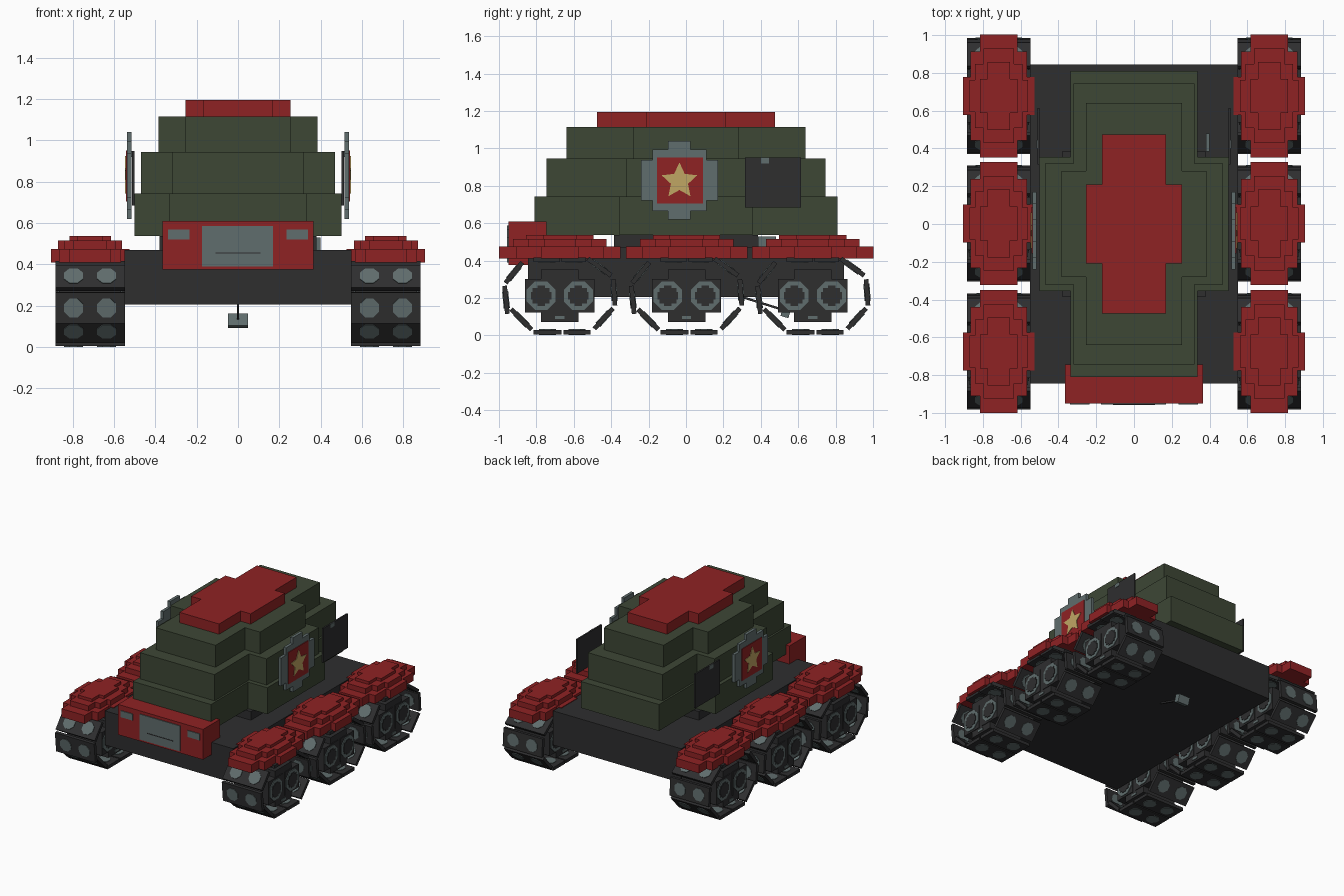
import bpy, bmesh, math
from mathutils import Matrix, Vector

if "Cube" in bpy.data.objects:
    bpy.data.objects.remove(bpy.data.objects["Cube"])


def material(name, rgb):
    m = bpy.data.materials.new(name)
    lin = [(c / 255 / 12.92 if c < 11 else ((c / 255 + 0.055) / 1.055) ** 2.4) for c in rgb]
    m.diffuse_color = (*lin, 1)
    m.use_nodes = True
    m.node_tree.nodes["Principled BSDF"].inputs["Base Color"].default_value = m.diffuse_color
    return m


RED = material("red paint", (143, 34, 36))
GREEN = material("olive paint", (61, 71, 53))
DARK = material("dark metal", (46, 46, 47))
GREY = material("grey metal", (96, 109, 109))
GOLD = material("gold", (192, 166, 100))


def frame(u, v, w, loc=(0, 0, 0)):
    """Matrix taking profile axes (u, v) and depth w into the scene."""
    m = Matrix((u, v, w)).transposed().to_4x4()
    m.translation = loc
    return m


X, Y, Z = Vector((1, 0, 0)), Vector((0, 1, 0)), Vector((0, 0, 1))


def flat(x=0, y=0, z=0):      # profile in xy, depth along z
    return frame(X, Y, Z, (x, y, z))


def side(s, y=0, z=0, x=0):   # profile in yz, depth along s * x
    return frame(Y, Z, X * s, (x, y, z))


def prism(bm, pts, lo, hi, m):
    a = [bm.verts.new(m @ Vector((u, v, lo))) for u, v in pts]
    b = [bm.verts.new(m @ Vector((u, v, hi))) for u, v in pts]
    bm.faces.new(a)
    bm.faces.new(b)
    for i in range(len(pts)):
        j = (i + 1) % len(pts)
        bm.faces.new((a[i], a[j], b[j], b[i]))


def box(bm, x, y, z):
    prism(bm, [(x[0], y[0]), (x[1], y[0]), (x[1], y[1]), (x[0], y[1])], z[0], z[1], flat())


def ngon(r, n=8, r2=None):
    return [((r if i % 2 == 0 or r2 is None else r2) * math.sin(2 * math.pi * (i + .5 * (r2 is None)) / n),
             (r if i % 2 == 0 or r2 is None else r2) * math.cos(2 * math.pi * (i + .5 * (r2 is None)) / n))
            for i in range(n)]


def stepped(steps):
    """Symmetric stair-edged outline; steps run from narrow/long to wide/short."""
    q = []
    for i, (h, w) in enumerate(steps):
        q.append((h, w))
        if i + 1 < len(steps):
            q.append((h, steps[i + 1][1]))
    r = q[::-1]
    return (q + [(h, -w) for h, w in r] + [(-h, -w) for h, w in q] + [(-h, w) for h, w in r])


def finish(bm, name, mat):
    bmesh.ops.recalc_face_normals(bm, faces=bm.faces)
    me = bpy.data.meshes.new(name)
    bm.to_mesh(me)
    bm.free()
    me.materials.append(mat)
    bpy.context.collection.objects.link(bpy.data.objects.new(name, me))


def block(name, mat, x, y, z):
    bm = bmesh.new()
    box(bm, x, y, z)
    finish(bm, name, mat)


# Hull and turret base
block("hull", DARK, (-.55, .55), (-.845, .845), (.205, .47))
block("turret_base", DARK, (-.38, .38), (-.385, .385), (.47, .537))

# Stacked cross-shaped turret tiers and roof
for name, mat, z0, z1, steps in (
        ("lower_tier", GREEN, .537, .742, [(.335, .81), (.50, .355)]),
        ("middle_tier", GREEN, .742, .945, [(.32, .745), (.47, .32)]),
        ("upper_tier", GREEN, .945, 1.115, [(.255, .64), (.385, .28)]),
        ("roof_plate", RED, 1.115, 1.195, [(.17, .475), (.255, .21)])):
    bm = bmesh.new()
    prism(bm, stepped(steps), z0, z1, flat())
    finish(bm, name, mat)

# Front panel with grille and lamps
block("front_panel", RED, (-.365, .365), (-.95, -.745), (.375, .61))
block("grille", GREY, (-.175, .17), (-.956, -.948), (.39, .587))
block("grille_slot", DARK, (-.11, .11), (-.958, -.955), (.452, .458))
for s in (-1, 1):
    block("headlamp", GREY, sorted((s * .235, s * .34)), (-.956, -.948), (.52, .57))

# Side badges and hatch plates
for s in (-1, 1):
    bm = bmesh.new()
    prism(bm, stepped([(.06, .21), (.145, .165), (.205, .108)]), .515, .538, side(s, -.035, .83))
    finish(bm, "badge_shield", GREY)
    bm = bmesh.new()
    prism(bm, ngon(.1232 * math.sqrt(2), 4), .535, .543, side(s, -.033, .828))
    finish(bm, "badge_square", RED)
    bm = bmesh.new()
    prism(bm, ngon(.10, 10, .048), .54, .547, side(s, -.035, .825))
    finish(bm, "badge_star", GOLD)
    block("hatch_plate", DARK, sorted((s * .50, s * .512)), (.315, .615), (.685, .95))
    block("hatch_latch", GREY, sorted((s * .51, s * .515)), (.40, .445), (.92, .95))

# Tow hook under the hull
bm = bmesh.new()
d = Vector((0, .24, -.075))
t = d.normalized()
prism(bm, [(-.006, -.006), (.006, -.006), (.006, .006), (-.006, .006)], 0, d.length,
      frame(X, t.cross(X), t, (0, .30, .205)))
finish(bm, "tow_rod", DARK)
bm = bmesh.new()
prism(bm, [(-.048, -.03), (.048, -.03), (.048, .03), (-.048, .03)], -.022, .022,
      frame(X, t.cross(X), t, (0, .535, .127)))
finish(bm, "tow_block", GREY)
block("side_bracket", GREY, (.38, .40), (.385, .48), (.47, .53))

# Six track pods: each link is a (start, end) pair in the side plane
LINKS = (((-.14, .0175), (.01, .0175)), ((.02, .0175), (.165, .0175)),
         ((.185, .035), (.285, .145)), ((.295, .16), (.285, .30)),
         ((.275, .32), (.15, .41)), ((.14, .405), (.01, .405)), ((0, .405), (-.14, .405)),
         ((-.20, .39), (-.29, .28)), ((-.295, .265), (-.28, .115)), ((-.26, .14), (-.15, .03)))
FENDER = ((.41, .475, [(.10, .325), (.15, .235), (.19, .10)]),
          ((.475), .515, [(.08, .25), (.125, .17), (.155, .085)]),
          ((.515), .537, [(.06, .18), (.10, .09)]))

for s in (-1, 1):
    for cy in (-.675, .003, .678):
        cx = s * .716
        track, studs = bmesh.new(), bmesh.new()
        for a, b in LINKS:
            a, b = Vector((0, *a)), Vector((0, *b))
            t = (b - a).normalized()
            mid = (a + b) / 2 + Vector((cx, cy, 0))
            h = (b - a).length / 2
            m = frame(X, t, X.cross(t), mid)
            prism(track, [(-.168, -h), (.168, -h), (.168, h), (-.168, h)], -.0125, .0125, m)
            for o in (-.08, .08):
                m.translation = mid + X * o
                prism(studs, ngon(.05), -.0165, .0165, m)
        finish(track, "track_links", DARK)
        finish(studs, "track_studs", GREY)

        # Wheel carriers between the tracks
        body = bmesh.new()
        for o in (-.10, .10):
            prism(body, stepped([(.085, .09)]), -.15, .15, side(s, cy + o, .212, cx))
        prism(body, stepped([(.10, .14)]), -.145, .145, side(s, cy, .212, cx))
        finish(body, "wheel_carrier", DARK)

        # Wheel rims and hubs on both faces
        rims, hubs = bmesh.new(), bmesh.new()
        for o in (-.10, .10):
            prism(rims, ngon(.083), -.155, .155, side(s, cy + o, .212, cx))
            prism(hubs, stepped([(.02, .055), (.045, .042), (.055, .02)]), -.159, .159, side(s, cy + o, .212, cx))
        prism(rims, [(-.025, -.008), (.025, -.008), (.025, .008), (-.025, .008)], -.15, .15,
              side(s, cy, .095, cx))
        finish(rims, "wheel_rims", GREY)
        finish(hubs, "wheel_hubs", DARK)

        # Layered fender
        fender = bmesh.new()
        for z0, z1, steps in FENDER:
            prism(fender, stepped(steps), z0, z1, flat(cx, cy))
        finish(fender, "fender", RED)
